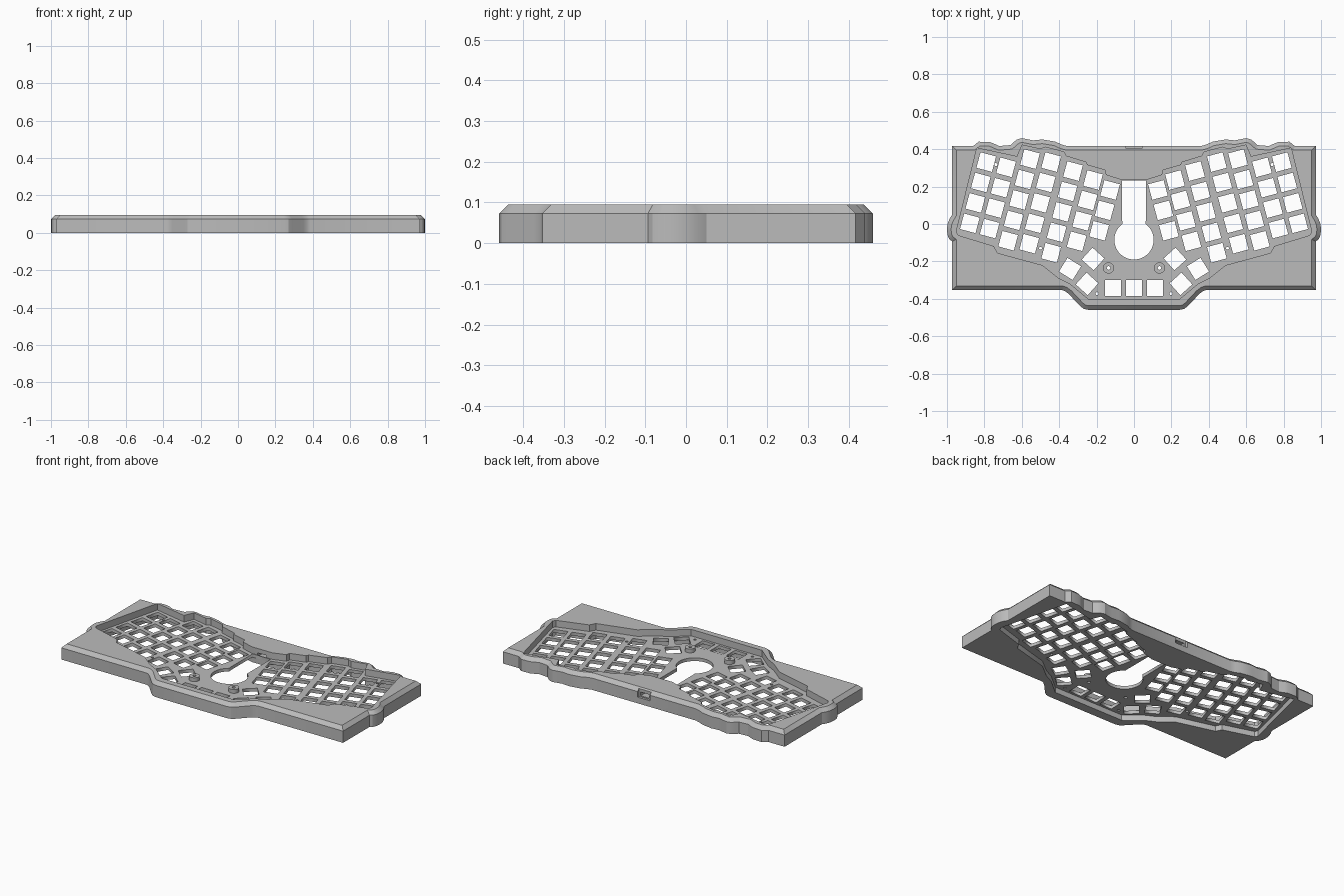
import bpy, bmesh, math
from mathutils import Vector, Matrix

if "Cube" in bpy.data.objects:
    bpy.data.objects.remove(bpy.data.objects["Cube"])

grey = bpy.data.materials.new("case grey")
grey.use_nodes = True
COLOR = (0.5, 0.5, 0.5, 1)
grey.diffuse_color = COLOR
grey.node_tree.nodes["Principled BSDF"].inputs["Base Color"].default_value = COLOR

HEIGHT, CHAMFER = 0.095, 0.022
PLATE_LOW, PLATE_TOP = 0.034, 0.054
KEY, PITCH, TILT = 0.086, 0.113, math.radians(15)


def mirrored(half):
    return half + [(-x, y) for x, y in reversed(half)]


def circle(cx, cy, r, n=24):
    return [(cx + r * math.cos(math.tau * i / n), cy + r * math.sin(math.tau * i / n))
            for i in range(n)]


def square(cx, cy, angle=0.0):
    turn, h = Matrix.Rotation(angle, 2), KEY / 2
    return [tuple(Vector((cx, cy)) + turn @ Vector((sx * h, sy * h)))
            for sx, sy in ((-1, -1), (1, -1), (1, 1), (-1, 1))]


def link(name, mesh):
    ob = bpy.data.objects.new(name, mesh)
    bpy.context.collection.objects.link(ob)
    if not mesh.materials:
        mesh.materials.append(grey)
    return ob


def slab(name, loops, z0, z1):
    """Flat sheet: first loop is the outline, further loops are holes."""
    curve = bpy.data.curves.new(name, "CURVE")
    curve.dimensions, curve.fill_mode = "2D", "BOTH"
    curve.extrude = (z1 - z0) / 2
    for loop in loops:
        spline = curve.splines.new("POLY")
        spline.points.add(len(loop) - 1)
        for point, (x, y) in zip(spline.points, loop):
            point.co = (x, y, 0, 1)
        spline.use_cyclic_u = True
    temp = bpy.data.objects.new("temp", curve)
    bpy.context.collection.objects.link(temp)
    graph = bpy.context.evaluated_depsgraph_get()
    mesh = bpy.data.meshes.new_from_object(temp.evaluated_get(graph))
    bpy.data.objects.remove(temp)
    bm = bmesh.new()
    bm.from_mesh(mesh)
    bmesh.ops.translate(bm, verts=bm.verts, vec=(0, 0, (z0 + z1) / 2))
    bmesh.ops.remove_doubles(bm, verts=bm.verts, dist=1e-5)
    bmesh.ops.recalc_face_normals(bm, faces=bm.faces)
    bm.to_mesh(mesh)
    bm.free()
    return link(name, mesh)


def inset(loop, d):
    """Mitred inward offset of a clockwise loop."""
    out = []
    for i, p in enumerate(loop):
        a, b, c = Vector(loop[i - 1]), Vector(p), Vector(loop[(i + 1) % len(loop)])
        u, v = (b - a).normalized(), (c - b).normalized()
        n1, n2 = Vector((u.y, -u.x)), Vector((v.y, -v.x))
        out.append(tuple(b + (n1 + n2) * d / (1 + n1.dot(n2))))
    return out


# Outer outline and key-well outline, right half from back to front
outline = mirrored([
    (.36, .417), (.39, .426), (.42, .44), (.49, .452), (.54, .447), (.60, .459),
    (.625, .452), (.64, .44), (.66, .422), (.72, .417), (.75, .43), (.77, .438),
    (.83, .44), (.86, .417), (.972, .417), (.972, .05), (.985, .03), (.997, 0),
    (1, -.03), (.997, -.06), (.987, -.082), (.972, -.093), (.972, -.353),
    (.385, -.353), (.37, -.358), (.35, -.373), (.29, -.437), (.27, -.453), (.245, -.459)])
well = mirrored([
    (.07, .237), (.15, .262), (.155, .288), (.25, .315), (.256, .33), (.363, .363),
    (.374, .385), (.475, .411), (.50, .40), (.598, .422), (.625, .36), (.84, .406),
    (.95, -.04), (.94, -.06), (.75, -.118), (.73, -.155), (.49, -.22),
    (.405, -.288), (.342, -.32), (.245, -.40)])

# Case body: straight wall, then a chamfer to the flat top
bm = bmesh.new()
rings = [[bm.verts.new((x, y, z)) for x, y in loop] for loop, z in (
    (outline, 0), (outline, HEIGHT - CHAMFER), (inset(outline, CHAMFER), HEIGHT))]
for low, high in zip(rings, rings[1:]):
    for i in range(len(low)):
        bm.faces.new((low[i - 1], low[i], high[i], high[i - 1]))
bm.faces.new(rings[0])
bm.faces.new(rings[-1])
bmesh.ops.recalc_face_normals(bm, faces=bm.faces)
mesh = bpy.data.meshes.new("case_body")
bm.to_mesh(mesh)
bm.free()
case = link("case_body", mesh)


def box_loop(w, y0, y1):
    return [(-w, y0), (w, y0), (w, y1), (-w, y1)]


# Cut the key well, the cable tunnel and the notch in the back wall
for loop, z0, z1 in ((well, -.1, .2),
                     (box_loop(.03, .2, .5), .045, .068),
                     (box_loop(.043, .403, .5), .038, .2)):
    cutter = slab("cutter", [loop], z0, z1)
    cutter.hide_render = True
    cut = case.modifiers.new("cut", "BOOLEAN")
    cut.operation, cut.solver, cut.object = "DIFFERENCE", "EXACT", cutter
    bpy.context.view_layer.objects.active = case
    bpy.ops.object.modifier_apply(modifier=cut.name)
    bpy.data.objects.remove(cutter)

bpy.ops.object.select_all(action="DESELECT")
case.select_set(True)
bpy.context.view_layer.objects.active = case
bpy.ops.object.shade_smooth_by_angle(angle=math.radians(25))

# Key holes: tilted columns (top key x, y, count), then the thumb keys
keys = []
for x, y, count in ((.79, .331, 4), (.684, .303, 4), (.556, .347, 5), (.443, .331, 5),
                    (.326, .283, 5), (.219, .235, 4), (.128, .182, 3)):
    for row in range(count):
        keys.append((x + row * PITCH * math.sin(TILT), y - row * PITCH * math.cos(TILT), TILT))
for x, y, degrees in ((.342, -.24, 32), (.219, -.187, 42), (.251, -.32, 42), (.112, -.342, 0)):
    keys.append((x, y, math.radians(degrees)))

holes = [square(0, -.342)]
for side in (1, -1):
    holes += [square(side * x, y, side * a) for x, y, a in keys]
    holes += [circle(side * x, y, .008, 12)
              for x, y in ((.738, .318), (.198, -.372), (.50, -.13))]
    holes.append(circle(side * .136, -.235, .01, 12))

# Keyhole-shaped opening: controller slot joined to a round hole
start = math.radians(58)
arc = [(.105 * math.sin(a), -.085 + .105 * math.cos(a))
       for a in (start * .62 + (math.pi - start * .62) * i / 20 for i in range(21))]
holes.append(mirrored([(.063, .233), (.063, .02)] + arc[:-1]) )

slab("key_plate", [well] + holes, PLATE_LOW, PLATE_TOP)

# Screw bosses on the plate
for side, name in ((1, "left"), (-1, "right")):
    x, y = side * .136, -.235
    slab(name + "_screw_boss", [circle(x, y, .03), circle(x, y, .01, 12)], PLATE_TOP, .078)
